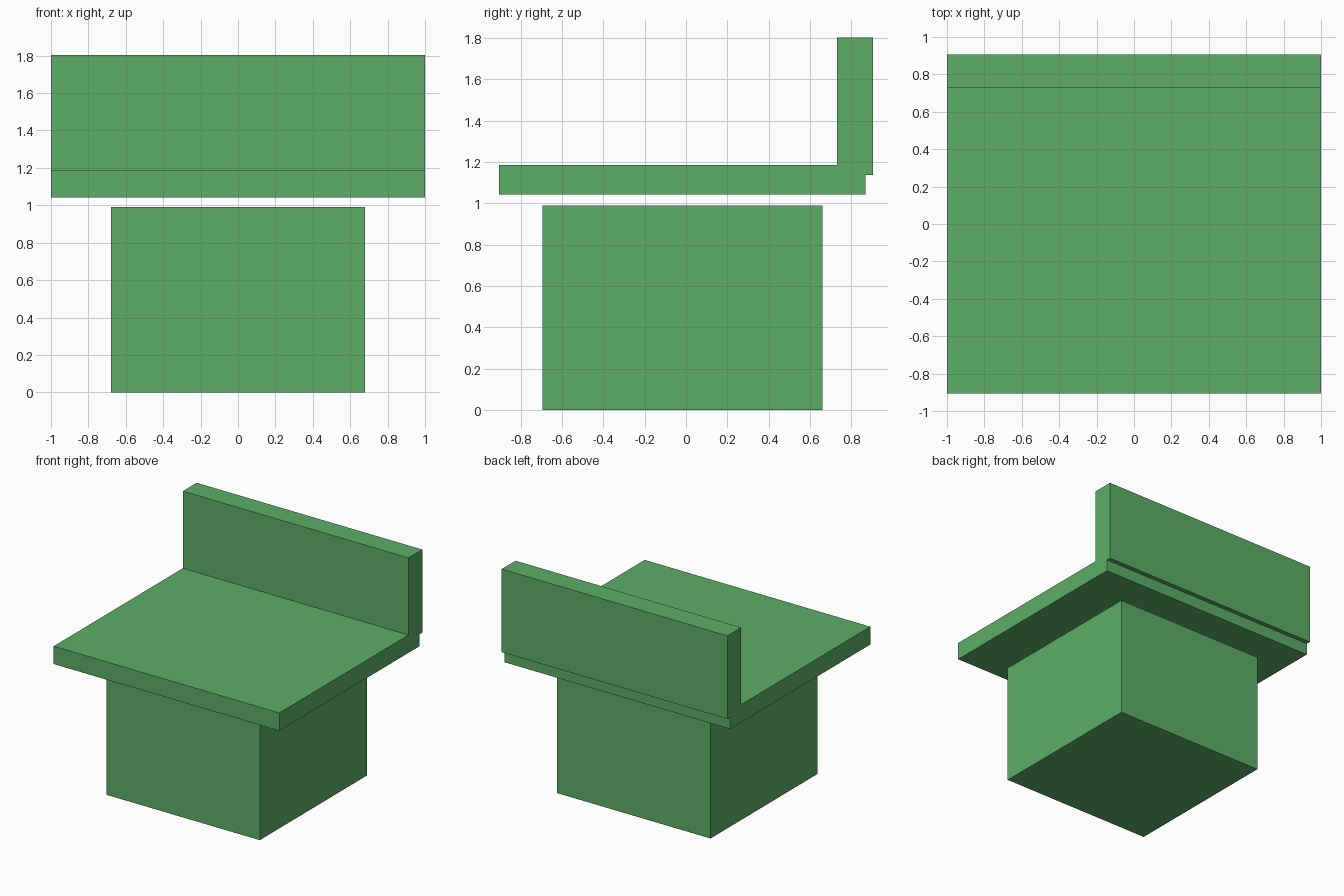
import bpy
import bmesh

cube = bpy.data.objects.get("Cube")
if cube:
    bpy.data.objects.remove(cube, do_unlink=True)

green = bpy.data.materials.new("green")
green.use_nodes = True
colour = (0.11, 0.42, 0.135, 1)
green.diffuse_color = colour
green.node_tree.nodes["Principled BSDF"].inputs["Base Color"].default_value = colour


def extrude_profile(name, profile, half_width):
    """Extrude a side profile of (y, z) points across x."""
    bm = bmesh.new()
    face = bm.faces.new([bm.verts.new((-half_width, y, z)) for y, z in profile])
    side = bmesh.ops.extrude_face_region(bm, geom=[face])["geom"]
    verts = [v for v in side if isinstance(v, bmesh.types.BMVert)]
    bmesh.ops.translate(bm, verts=verts, vec=(2 * half_width, 0, 0))
    bmesh.ops.recalc_face_normals(bm, faces=bm.faces[:])
    mesh = bpy.data.meshes.new(name)
    bm.to_mesh(mesh)
    bm.free()
    mesh.materials.append(green)
    obj = bpy.data.objects.new(name, mesh)
    bpy.context.collection.objects.link(obj)
    return obj


# Solid block pedestal, with a narrow gap left below the seat
extrude_profile("pedestal", [(-0.695, 0), (0.66, 0), (0.66, 0.99), (-0.695, 0.99)], 0.68)

# Seat slab and backrest in one piece; the backrest overhangs the rear edge
extrude_profile("seat_and_backrest", [
    (-0.905, 1.042), (0.868, 1.042), (0.868, 1.137), (0.905, 1.137),
    (0.905, 1.803), (0.73, 1.803), (0.73, 1.185), (-0.905, 1.185),
], 1.0)
